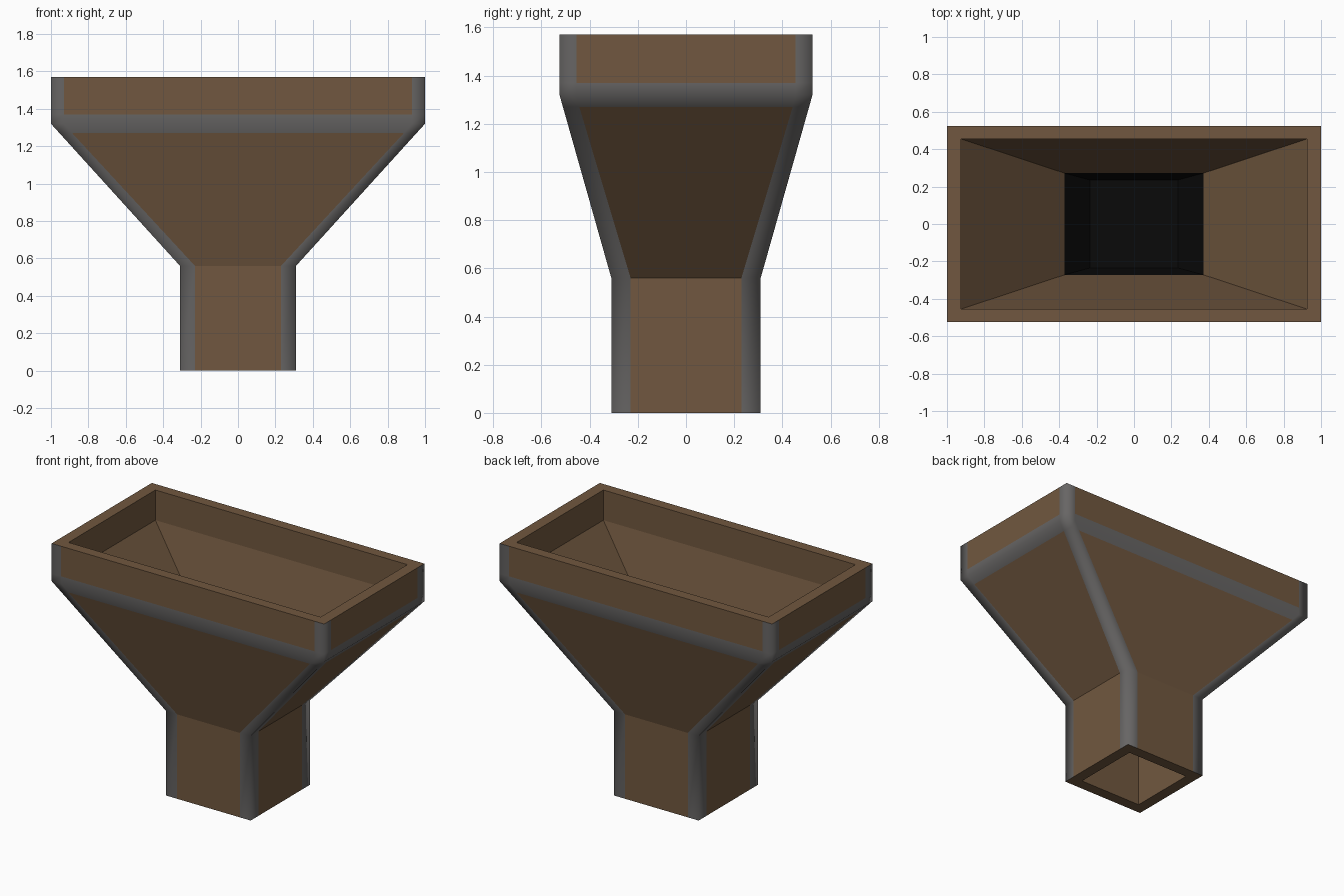
import bpy, bmesh

if "Cube" in bpy.data.objects:
    bpy.data.objects.remove(bpy.data.objects["Cube"])

def material(name, rgb):
    m = bpy.data.materials.new(name)
    m.diffuse_color = (*rgb, 1)
    m.use_nodes = True
    m.node_tree.nodes["Principled BSDF"].inputs["Base Color"].default_value = m.diffuse_color
    return m

BROWN = material("brown panel", (0.165, 0.097, 0.050))
GREY = material("dark grey trim", (0.135, 0.130, 0.128))
BLACK = material("black throat", (0.003, 0.003, 0.003))

def finish(name, bm, mats):
    me = bpy.data.meshes.new(name)
    bm.to_mesh(me)
    bm.free()
    for m in mats:
        me.materials.append(m)
    ob = bpy.data.objects.new(name, me)
    bpy.context.collection.objects.link(ob)
    return ob

def rect(bm, hx, hy, z):
    return [bm.verts.new((sx * hx, sy * hy, z))
            for sx, sy in ((-1, -1), (1, -1), (1, 1), (-1, 1))]

def edged_rect(bm, hx, hy, z, w):
    """Rectangle ring with two extra points per side marking the trim width."""
    ax, ay = hx - w, hy - w
    pts = [(-hx, -hy), (-ax, -hy), (ax, -hy), (hx, -hy), (hx, -ay), (hx, ay),
           (hx, hy), (ax, hy), (-ax, hy), (-hx, hy), (-hx, ay), (-hx, -ay)]
    return [bm.verts.new((x, y, z)) for x, y in pts]

def bridge(bm, a, b):
    n = len(a)
    return [bm.faces.new((a[i], a[(i + 1) % n], b[(i + 1) % n], b[i])) for i in range(n)]

# Hopper body: outer skin with grey corner and rim trim, inner skin, rims
def slope(z):
    t = (z - 0.56) / (1.32 - 0.56)
    return 0.31 + t * 0.69, 0.31 + t * 0.215

bm = bmesh.new()
levels = [(0.31, 0.31, 0.0, 0.08), (0.31, 0.31, 0.56, 0.08),
          (*slope(1.27), 1.27, 0.068), (1.0, 0.525, 1.32, 0.07),
          (1.0, 0.525, 1.37, 0.07), (1.0, 0.525, 1.57, 0.07)]
outer = [edged_rect(bm, *lv) for lv in levels]
for row in range(len(outer) - 1):
    for i, f in enumerate(bridge(bm, outer[row], outer[row + 1])):
        if i % 3 != 1 or row in (2, 3):      # corner columns and the rim band
            f.material_index = 1
            f.smooth = True

# Inner skin, from the mouth down to the spout; the throat is black
inner = [rect(bm, *lv) for lv in ((0.925, 0.455, 1.57), (0.925, 0.455, 1.37),
                                  (0.372, 0.272, 0.725), (0.235, 0.235, 0.58),
                                  (0.235, 0.235, 0.0))]
for row in range(len(inner) - 1):
    for f in bridge(bm, inner[row], inner[row + 1]):
        if row == 2:
            f.material_index = 2

# Flat rims at the mouth and at the spout
for ring, hole, up in ((outer[-1], inner[0], True), (outer[0], inner[-1], False)):
    for k in range(4):
        side = [ring[(3 * k + j) % 12] for j in range(4)]
        loop = side + [hole[(k + 1) % 4], hole[k]]
        bm.faces.new(loop if up else loop[::-1])
finish("hopper_body", bm, [BROWN, GREY, BLACK])

# Black plate closing the throat
bm = bmesh.new()
top, bottom = rect(bm, 0.235, 0.235, 0.585), rect(bm, 0.235, 0.235, 0.577)
bm.faces.new(top)
bm.faces.new(bottom[::-1])
bridge(bm, bottom, top)
finish("throat_plate", bm, [BLACK])
